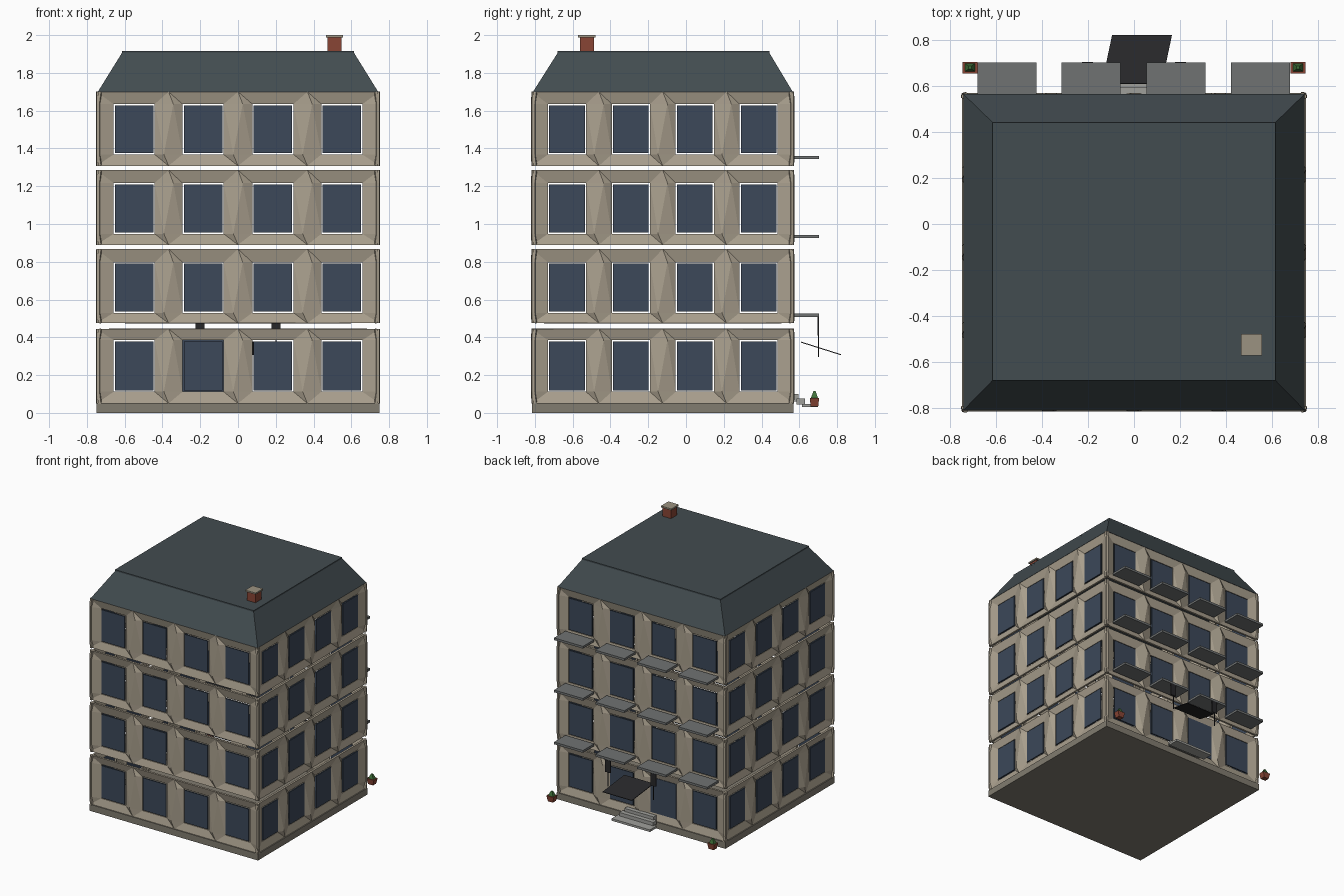
import bpy, bmesh
from mathutils import Vector

if "Cube" in bpy.data.objects:
    bpy.data.objects.remove(bpy.data.objects["Cube"])

X, Y0, Y1, YC = 0.748, -0.815, 0.57, -0.123   # body footprint


def mat(name, rgb):
    m = bpy.data.materials.new(name)
    m.diffuse_color = (*rgb, 1)
    m.use_nodes = True
    m.node_tree.nodes["Principled BSDF"].inputs["Base Color"].default_value = m.diffuse_color
    return m


STONE = mat("stone", (0.40, 0.35, 0.27))
PLINTH = mat("plinth_stone", (0.22, 0.20, 0.16))
GLASS = mat("glass", (0.045, 0.065, 0.10))
SLATE = mat("slate", (0.055, 0.072, 0.08))
SLAB = mat("slab_grey", (0.16, 0.17, 0.17))
STEP = mat("step_grey", (0.35, 0.35, 0.33))
BLACK = mat("black_metal", (0.02, 0.02, 0.022))
BRICK = mat("brick", (0.25, 0.06, 0.035))
CAP = mat("cap_stone", (0.33, 0.29, 0.22))
GREEN = mat("leaf", (0.05, 0.16, 0.04))


def make(name, bm, material):
    me = bpy.data.meshes.new(name)
    bmesh.ops.recalc_face_normals(bm, faces=bm.faces)
    bm.to_mesh(me)
    bm.free()
    me.materials.append(material)
    ob = bpy.data.objects.new(name, me)
    bpy.context.collection.objects.link(ob)
    return ob


def add_frustum(bm, lo, hi):
    """lo / hi = (x0, x1, y0, y1, z) rectangles joined into a closed solid"""
    rings = []
    for x0, x1, y0, y1, z in (lo, hi):
        rings.append([bm.verts.new(p) for p in
                      ((x0, y0, z), (x1, y0, z), (x1, y1, z), (x0, y1, z))])
    a, b = rings
    bm.faces.new(a[::-1])
    bm.faces.new(b)
    for i in range(4):
        j = (i + 1) % 4
        bm.faces.new((a[i], a[j], b[j], b[i]))


def box(name, x0, x1, y0, y1, z0, z1, material):
    bm = bmesh.new()
    add_frustum(bm, (x0, x1, y0, y1, z0), (x0, x1, y0, y1, z1))
    return make(name, bm, material)


def frustum(name, lo, hi, material):
    bm = bmesh.new()
    add_frustum(bm, lo, hi)
    return make(name, bm, material)


# Each side maps (along wall, depth inward, height) to 3D
SPAN_X = (-X, X, [-0.55, -0.185, 0.185, 0.55], 0.109)
SPAN_Y = (Y0, Y1, [-0.63, -0.292, 0.046, 0.384], 0.101)
SIDES = {
    "front": (SPAN_X, lambda u, d, z: Vector((u, Y0 + d, z))),
    "back": (SPAN_X, lambda u, d, z: Vector((-u, Y1 - d, z))),
    "right": (SPAN_Y, lambda u, d, z: Vector((X - d, u, z))),
    "left": (SPAN_Y, lambda u, d, z: Vector((-X + d, 2 * YC - u, z))),
}
# wall bottom, wall top, opening bottom, opening top
FLOORS = [(0.05, 0.445, 0.112, 0.385), (0.475, 0.867, 0.53, 0.797),
          (0.89, 1.285, 0.948, 1.217), (1.308, 1.70, 1.368, 1.635)]
REVEAL, SLANT = 0.025, 0.025


def wall(name, span, place, floor):
    """faceted wall: slanted piers between recessed window openings"""
    u0, u1, centres, half = span
    z0, z1, w0, w1 = floor
    bm = bmesh.new()
    V = lambda u, d, z: bm.verts.new(place(u, d, z))
    bounds = [u0] + [(a + b) / 2 for a, b in zip(centres, centres[1:])] + [u1]
    cols = []
    for i, b in enumerate(bounds):
        s = 0 if i in (0, 4) else SLANT
        cols.append((V(b, 0.008, z0), V(b - s, 0, w0), V(b + s, 0, w1), V(b, 0.008, z1)))
    for i, c in enumerate(centres):
        L, R = cols[i], cols[i + 1]
        a, b = V(c - half, REVEAL, w0), V(c + half, REVEAL, w0)
        e, f = V(c + half, REVEAL, w1), V(c - half, REVEAL, w1)
        for face in ((L[0], R[0], b, a), (L[0], a, L[1]), (R[0], R[1], b),
                     (L[1], a, f, L[2]), (b, R[1], R[2], e),
                     (f, e, R[3], L[3]), (L[2], f, L[3]), (e, R[2], R[3])):
            bm.faces.new(face)
    bmesh.ops.triangulate(bm, faces=bm.faces)
    me = bpy.data.meshes.new(name)
    bm.to_mesh(me)
    bm.free()
    me.materials.append(STONE)
    ob = bpy.data.objects.new(name, me)
    bpy.context.collection.objects.link(ob)
    mod = ob.modifiers.new("thickness", 'SOLIDIFY')
    mod.thickness, mod.offset = 0.015, -1


# Walls and window panes
for n, floor in enumerate(FLOORS):
    for side, (span, place) in SIDES.items():
        wall(f"{side}_wall_{n}", span, place, floor)
        bm = bmesh.new()
        for i, c in enumerate(span[2]):
            door = side == "back" and n == 0 and i == 2   # fills its opening
            h = span[3] - (-0.004 if door else 0.007)
            m = -0.004 if door else 0.007
            p, q = place(c - h, 0.02, floor[2] + m), place(c + h, 0.03, floor[3] - m)
            x, y = sorted((p.x, q.x)), sorted((p.y, q.y))
            add_frustum(bm, (*x, *y, p.z), (*x, *y, q.z))
        make(f"{side}_windows_{n}", bm, GLASS)

# Plinth
box("plinth", -X, X, Y0, Y1, 0, 0.052, PLINTH)

# Mansard roof with thin flat cover
frustum("mansard_roof", (-0.742, 0.742, -0.81, 0.565, 1.70),
        (-0.613, 0.613, -0.678, 0.44, 1.908), SLATE)
box("roof_cover", -0.615, 0.615, -0.68, 0.442, 1.905, 1.916, SLATE)

# Chimney
box("chimney", 0.475, 0.548, -0.562, -0.488, 1.88, 1.99, BRICK)
box("chimney_cap", 0.465, 0.557, -0.572, -0.478, 1.988, 2.0, CAP)

# Balcony slabs on the back
for n, z in enumerate((0.508, 0.925, 1.343)):
    for i, c in enumerate((-0.552, -0.187, 0.183, 0.55)):
        box(f"balcony_{n}_{i}", c - 0.128, c + 0.128, 0.56, 0.703, z, z + 0.018, SLAB)

# Entrance awning, a thin sloping sheet
bm = bmesh.new()
bm.faces.new([bm.verts.new(p) for p in
              ((-0.14, 0.61, 0.377), (0.12, 0.61, 0.377),
               (0.165, 0.822, 0.31), (-0.095, 0.822, 0.31))])
awning = make("awning", bm, BLACK)
awning.modifiers.new("thickness", 'SOLIDIFY').thickness = 0.005

# Hanging side panels and rods beside the awning
for s in (-1, 1):
    box("hanging_panel", s * 0.202 - 0.024, s * 0.202 + 0.024, 0.697, 0.705, 0.41, 0.508, BLACK)
    box("hanging_rod", s * 0.202 - 0.003, s * 0.202 + 0.003, 0.699, 0.703, 0.295, 0.41, BLACK)

# Entrance steps
for i, (y0, y1, z0, z1) in enumerate(((0.56, 0.595, 0.06, 0.10),
                                      (0.585, 0.63, 0.045, 0.075),
                                      (0.615, 0.70, 0.03, 0.047))):
    w = 0.13 + 0.02 * i
    box(f"step_{i}", -w, w, y0, y1, z0, z1, STEP)

# Plant pots at the back corners
for s in (-1, 1):
    c = s * 0.713
    frustum("pot", (c - 0.022, c + 0.022, 0.66, 0.70, 0.035),
            (c - 0.032, c + 0.032, 0.655, 0.705, 0.08), BRICK)
    frustum("plant", (c - 0.022, c + 0.022, 0.662, 0.698, 0.08),
            (c - 0.006, c + 0.006, 0.674, 0.686, 0.115), GREEN)
